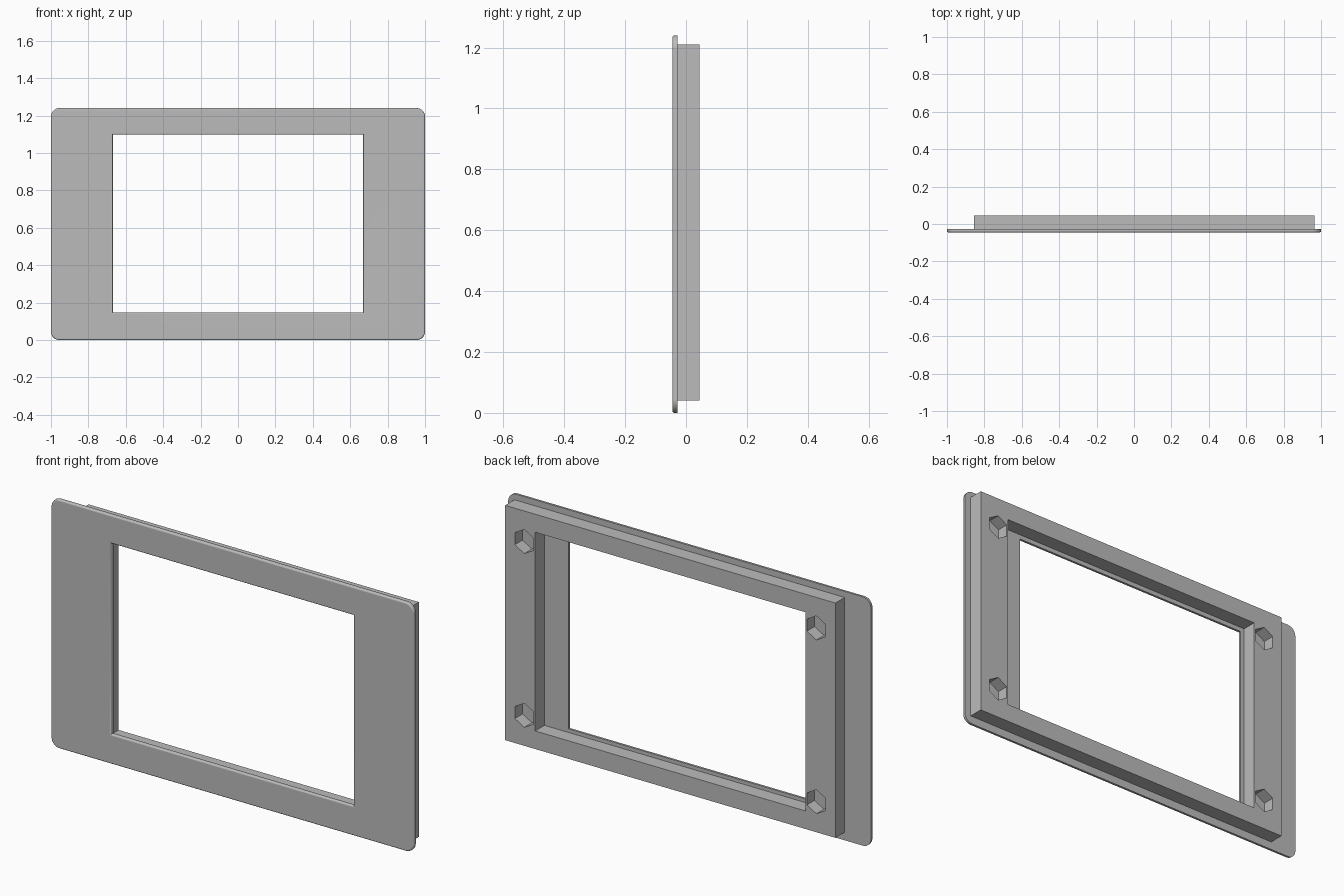
import bpy, bmesh, math
from mathutils import Matrix, Vector

default = bpy.data.objects.get("Cube")
if default:
    bpy.data.objects.remove(default, do_unlink=True)

FRONT, SEAM, BACK = -0.045, -0.028, 0.045   # depth planes
POCKET_FLOOR = -0.015

grey = bpy.data.materials.new("plain grey")
grey.use_nodes = True
grey.diffuse_color = (0.5, 0.5, 0.5, 1)
grey.node_tree.nodes["Principled BSDF"].inputs["Base Color"].default_value = (0.5, 0.5, 0.5, 1)


def make_object(name, bm):
    mesh = bpy.data.meshes.new(name)
    bm.to_mesh(mesh)
    bm.free()
    mesh.materials.append(grey)
    obj = bpy.data.objects.new(name, mesh)
    bpy.context.collection.objects.link(obj)
    return obj


def box_bmesh(x, y, z):
    """Box given as (low, high) pairs."""
    bm = bmesh.new()
    bmesh.ops.create_cube(bm, size=1)
    for v in bm.verts:
        v.co = Vector([lo + (c + 0.5) * (hi - lo) for c, (lo, hi) in zip(v.co, (x, y, z))])
    return bm


def activate(obj):
    bpy.ops.object.select_all(action="DESELECT")
    obj.select_set(True)
    bpy.context.view_layer.objects.active = obj


def cut(obj, cutter):
    cutter.hide_render = True
    mod = obj.modifiers.new("cut", "BOOLEAN")
    mod.operation = "DIFFERENCE"
    mod.solver = "EXACT"
    mod.object = cutter
    activate(obj)
    bpy.ops.object.modifier_apply(modifier=mod.name)
    bpy.data.objects.remove(cutter, do_unlink=True)


# Front plate with rounded corners
bm = box_bmesh((-1, 1), (FRONT, SEAM), (0, 1.24))
corners = [e for e in bm.edges if abs(e.verts[0].co.y - e.verts[1].co.y) > 0.01]
bmesh.ops.bevel(bm, geom=corners, offset=0.045, segments=8, profile=0.5, affect="EDGES")
plate = make_object("front_plate", bm)
cut(plate, make_object("window_cutter", box_bmesh((-0.668, 0.668), (-0.2, 0.2), (0.148, 1.098))))

# Softened front rim, around the outside and the window
bm = bmesh.new()
bm.from_mesh(plate.data)
rim = [e for e in bm.edges
       if all(abs(v.co.y - FRONT) < 1e-4 for v in e.verts)
       and len(e.link_faces) == 2 and e.calc_face_angle() > 1]
bmesh.ops.bevel(bm, geom=rim, offset=0.008, segments=4, profile=0.5, affect="EDGES")
bm.to_mesh(plate.data)
bm.free()
activate(plate)
bpy.ops.object.shade_smooth_by_angle(angle=math.radians(30))
weighted = plate.modifiers.new("even_normals", "WEIGHTED_NORMAL")
weighted.keep_sharp = True

# Back frame, set off towards one side
frame = make_object("back_frame", box_bmesh((-0.855, 0.965), (SEAM, BACK), (0.04, 1.21)))
cut(frame, make_object("opening_cutter", box_bmesh((-0.69, 0.80), (-0.2, 0.2), (0.13, 1.12))))

# Hexagonal pockets in the four corners of the frame
for x in (-0.75, 0.86):
    for z in (0.192, 1.058):
        bm = bmesh.new()
        depth = 0.2
        place = (Matrix.Translation((x, POCKET_FLOOR + depth / 2, z))
                 @ Matrix.Rotation(math.pi / 2, 4, "X"))
        bmesh.ops.create_cone(bm, cap_ends=True, segments=6, radius1=0.06, radius2=0.06,
                              depth=depth, matrix=place)
        # points up and down, flats to the sides
        if max(v.co.z for v in bm.verts) - z < 0.055:
            bmesh.ops.rotate(bm, verts=bm.verts, cent=(x, 0, z),
                             matrix=Matrix.Rotation(math.pi / 6, 3, "Y"))
        cut(frame, make_object("pocket_cutter", bm))
